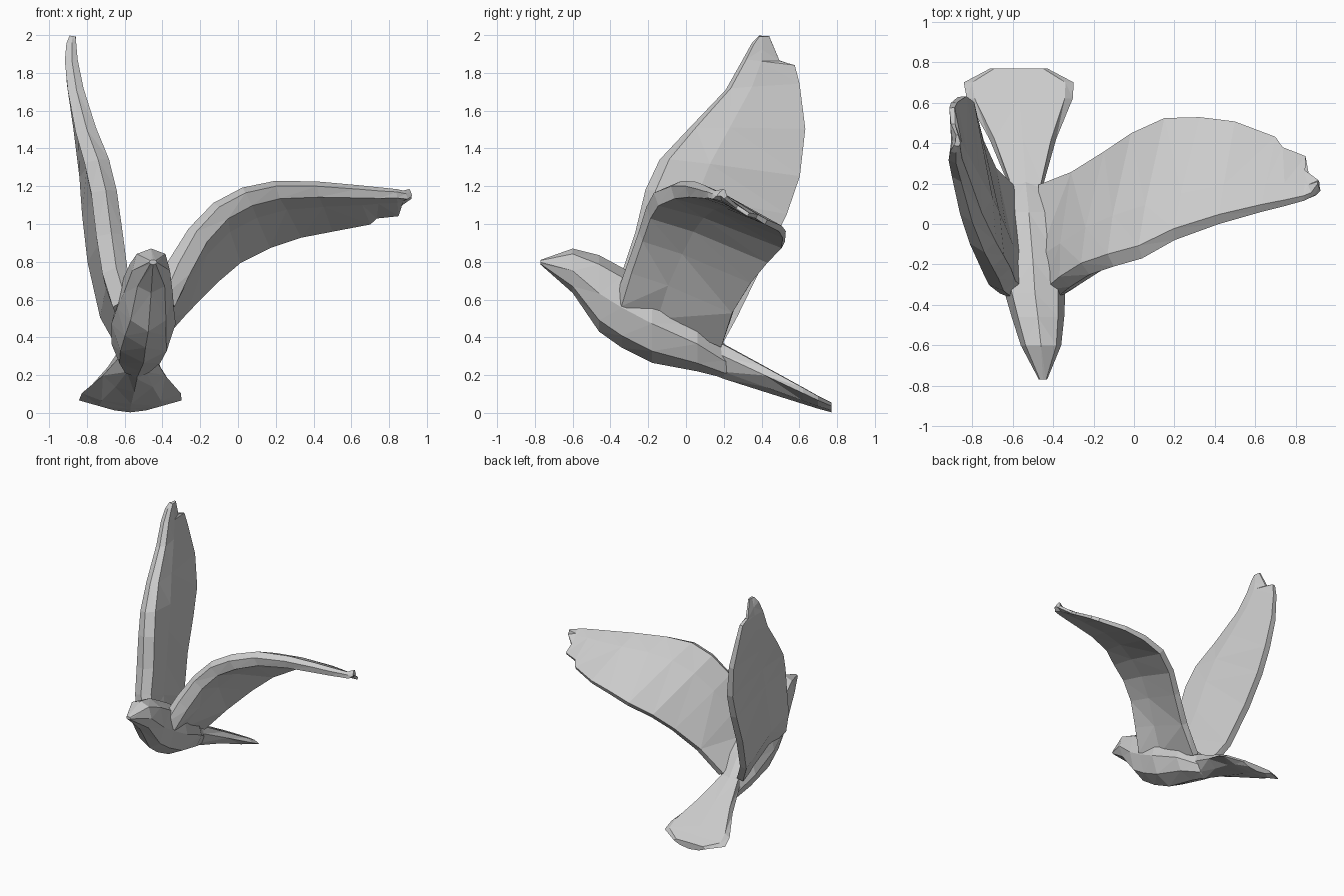
import bpy, bmesh, math
from mathutils import Vector as V


def loft(name, rings):
    """Skin a list of equal-length point rings into a closed faceted solid."""
    bm = bmesh.new()
    vs = [[bm.verts.new(p) for p in r] for r in rings]
    n = len(rings[0])
    for a, b in zip(vs, vs[1:]):
        for i in range(n):
            j = (i + 1) % n
            bm.faces.new((a[i], a[j], b[j], b[i]))
    bm.faces.new(vs[0][::-1])
    bm.faces.new(vs[-1])
    bmesh.ops.triangulate(bm, faces=bm.faces[:])
    bmesh.ops.recalc_face_normals(bm, faces=bm.faces[:])
    me = bpy.data.meshes.new(name)
    bm.to_mesh(me)
    bm.free()
    ob = bpy.data.objects.new(name, me)
    bpy.context.collection.objects.link(ob)
    return ob


# unit cross-sections (x, z): rounded body, flat-topped tail
ROUND = [(1, 0), (.76, .76), (0, 1), (-.76, .76), (-1, 0), (-.72, -.7), (0, -1), (.72, -.7)]
FLAT = [(1, .3), (.85, .95), (0, 1), (-.85, .95), (-1, .3), (-.6, -.6), (0, -1), (.6, -.6)]


def ring(shape, y, xc, w, zb, zt):
    c, h = (zb + zt) / 2, (zt - zb) / 2
    return [(xc + w * a, y, c + h * b) for a, b in shape]


# wing section: (chord fraction, offset along the normal in thicknesses)
SECTION = [(0, 0), (.06, .5), (.35, .55), (1, .2), (1, -.2), (.4, -.25), (.07, -.55)]


def wing(name, stations, side):
    """stations: leading edge xyz, trailing edge xyz, thickness."""
    L = [V(s[0:3]) for s in stations]
    T = [V(s[3:6]) for s in stations]
    mid = [(a + b) / 2 for a, b in zip(L, T)]
    rings = []
    for i, s in enumerate(stations):
        span = mid[min(i + 1, len(mid) - 1)] - mid[max(i - 1, 0)]
        chord = T[i] - L[i]
        nrm = span.cross(chord).normalized() * side
        rings.append([L[i] + chord * f + nrm * o * s[6] for f, o in SECTION])
    return loft(name, rings)


# head and body, from beak to rump
loft("body", [ring(ROUND, *r) for r in [
    (-.77, -.45, .02, .785, .81),
    (-.60, -.46, .10, .635, .87),
    (-.46, -.475, .13, .43, .835),
    (-.34, -.49, .15, .345, .77),
    (-.18, -.50, .17, .265, .68),
    (.06, -.52, .15, .22, .51),
    (.20, -.535, .088, .185, .37),
    (.26, -.54, .06, .19, .30)]])

# fanned tail
loft("tail", [ring(FLAT, *r) for r in [
    (.10, -.53, .08, .22, .40),
    (.20, -.535, .088, .18, .365),
    (.42, -.55, .165, .11, .245),
    (.62, -.565, .262, .047, .135),
    (.70, -.57, .272, .022, .09),
    (.77, -.57, .14, .003, .055)]])

# spread wing
wing("right_wing", [
    (-.39, -.37, .62, -.45, .19, .36, .13),
    (-.315, -.31, .79, -.29, .25, .54, .13),
    (-.22, -.25, .96, -.13, .35, .70, .12),
    (-.10, -.21, 1.09, .0, .44, .81, .115),
    (.04, -.17, 1.165, .16, .515, .89, .11),
    (.20, -.08, 1.20, .33, .52, .945, .10),
    (.42, .0, 1.20, .50, .50, .975, .085),
    (.63, .06, 1.185, .70, .425, 1.01, .07),
    (.75, .09, 1.175, .735, .375, 1.04, .06),
    (.84, .115, 1.17, .85, .33, 1.05, .05),
    (.89, .14, 1.16, .84, .27, 1.09, .05),
    (.915, .18, 1.17, .915, .21, 1.14, .05)], 1)

# raised wing
wing("left_wing", [
    (-.595, -.37, .60, -.62, .19, .36, .13),
    (-.645, -.33, .77, -.705, .27, .51, .13),
    (-.67, -.27, .95, -.77, .41, .80, .135),
    (-.70, -.215, 1.18, -.80, .53, 1.05, .13),
    (-.74, -.14, 1.34, -.815, .60, 1.25, .125),
    (-.80, .01, 1.50, -.85, .63, 1.50, .105),
    (-.855, .21, 1.71, -.89, .60, 1.74, .08),
    (-.88, .30, 1.87, -.90, .575, 1.84, .065),
    (-.88, .35, 1.96, -.895, .495, 1.865, .05),
    (-.875, .385, 1.995, -.875, .44, 1.995, .03)], -1)
